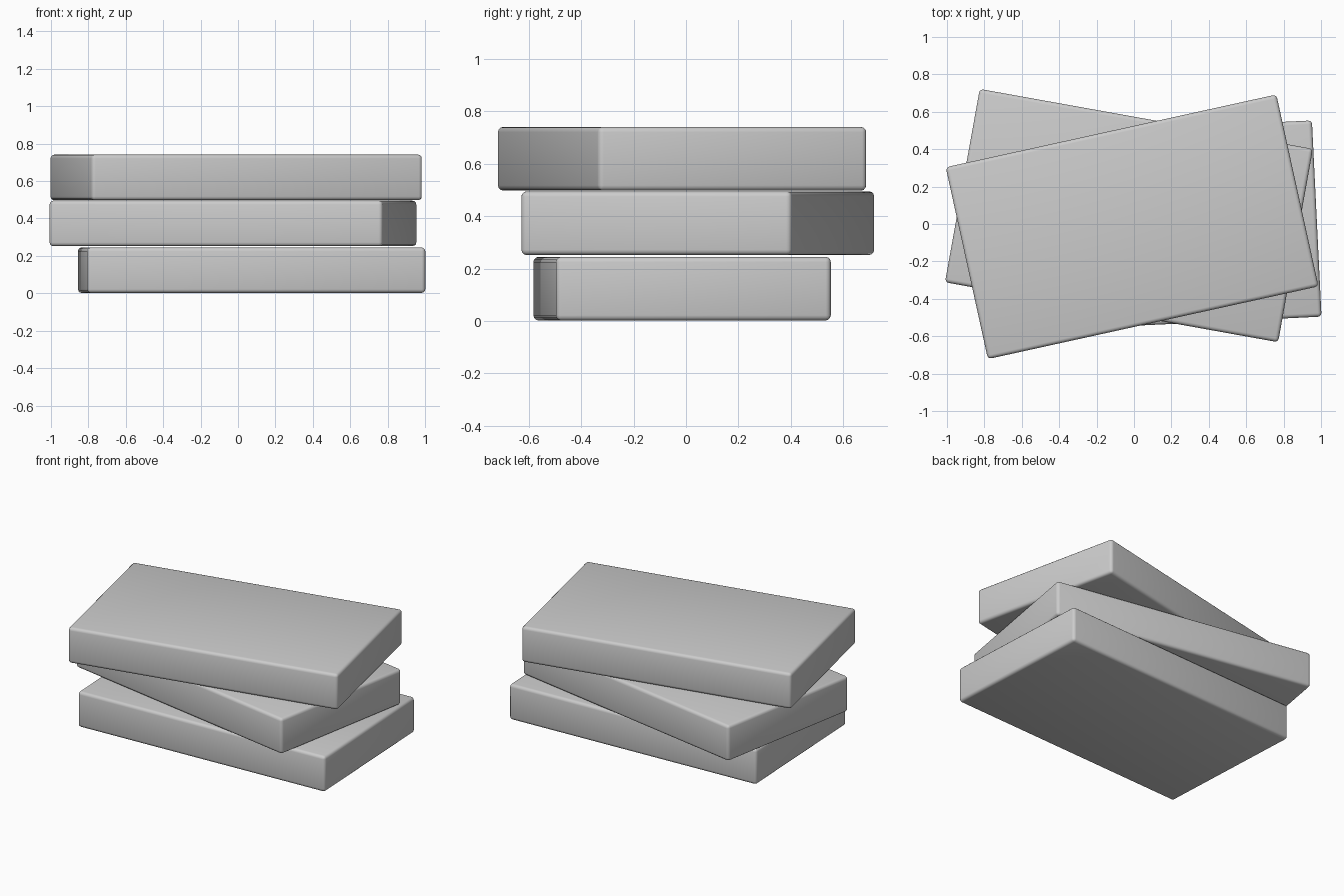
import bpy
from math import radians

if "Cube" in bpy.data.objects:
    bpy.data.objects.remove(bpy.data.objects["Cube"])

LENGTH, WIDTH, HEIGHT = 1.81, 1.05, 0.243


def slab(name, x, y, z, angle):
    """Softly rounded block, turned about z."""
    bpy.ops.mesh.primitive_cube_add(size=1, location=(x, y, z + HEIGHT / 2),
                                    rotation=(0, 0, radians(angle)))
    ob = bpy.context.object
    ob.name = name
    ob.scale = (LENGTH, WIDTH, HEIGHT)
    bpy.ops.object.transform_apply(location=False, rotation=False, scale=True)
    bevel = ob.modifiers.new("rounded_edges", 'BEVEL')
    bevel.width = 0.02
    bevel.segments = 3
    bpy.ops.object.modifier_apply(modifier=bevel.name)
    bpy.ops.object.shade_smooth_by_angle(angle=radians(35))
    return ob


# Stack of three slabs, each twisted differently
slab("bottom_slab", 0.073, -0.015, 0.002, 2.8)
slab("middle_slab", -0.027, 0.045, 0.252, -10.2)
slab("top_slab", -0.01, -0.015, 0.498, 12.4)
